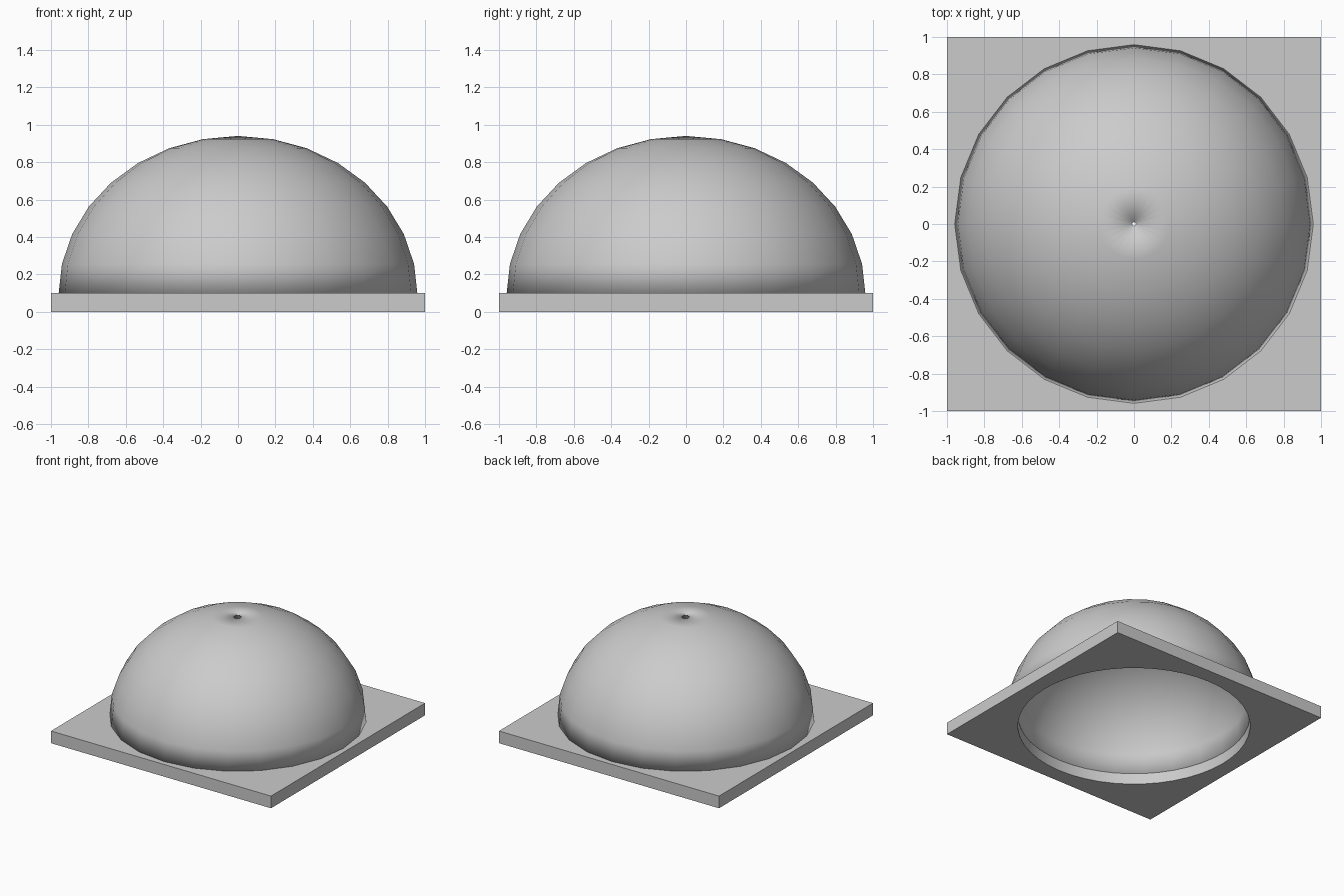
import bpy, bmesh, math

if "Cube" in bpy.data.objects:
    bpy.data.objects.remove(bpy.data.objects["Cube"])

SEGMENTS = 24
BASE_Z = 0.09


def arc(radius, height, pole_radius, steps=8):
    """Quarter-ellipse profile from the equator up to a tiny hole at the pole."""
    pts = []
    for i in range(steps + 1):
        a = math.pi / 2 * i / steps
        r = max(radius * math.cos(a), pole_radius)
        pts.append((r, BASE_Z + height * math.sin(a)))
    return pts


def lathe(name, profile):
    """Revolve a closed profile around z."""
    bm = bmesh.new()
    rings = []
    for s in range(SEGMENTS):
        t = 2 * math.pi * s / SEGMENTS
        rings.append([bm.verts.new((r * math.cos(t), r * math.sin(t), z))
                      for r, z in profile])
    n = len(profile)
    for s in range(SEGMENTS):
        a, b = rings[s], rings[(s + 1) % SEGMENTS]
        for i in range(n):
            j = (i + 1) % n
            bm.faces.new((a[i], b[i], b[j], a[j]))
    bmesh.ops.recalc_face_normals(bm, faces=bm.faces)
    for f in bm.faces:
        f.smooth = True
    mesh = bpy.data.meshes.new(name)
    bm.to_mesh(mesh)
    bm.free()
    obj = bpy.data.objects.new(name, mesh)
    bpy.context.collection.objects.link(obj)
    return obj


# Thick hollow dome with a pinhole at the top, smooth all over
outer = arc(0.96, 0.85, 0.01)
inner = arc(0.875, 0.768, 0.01)
lathe("dome_shell", outer + inner[::-1])

# Square base plate
bpy.ops.mesh.primitive_cube_add(size=1, location=(0, 0, 0.05))
plate = bpy.context.object
plate.name = "base_plate"
plate.scale = (2, 2, 0.1)

# Round opening under the dome
bpy.ops.mesh.primitive_cylinder_add(vertices=48, radius=0.875, depth=0.4,
                                    location=(0, 0, 0.05))
cutter = bpy.context.object
cutter.name = "opening_cutter"
cutter.hide_render = True

cut = plate.modifiers.new("opening", 'BOOLEAN')
cut.operation = 'DIFFERENCE'
cut.solver = 'EXACT'
cut.object = cutter
bpy.ops.object.select_all(action='DESELECT')
plate.select_set(True)
bpy.context.view_layer.objects.active = plate
bpy.ops.object.modifier_apply(modifier=cut.name)
bpy.data.objects.remove(cutter)
bpy.ops.object.shade_smooth_by_angle(angle=math.radians(30))
